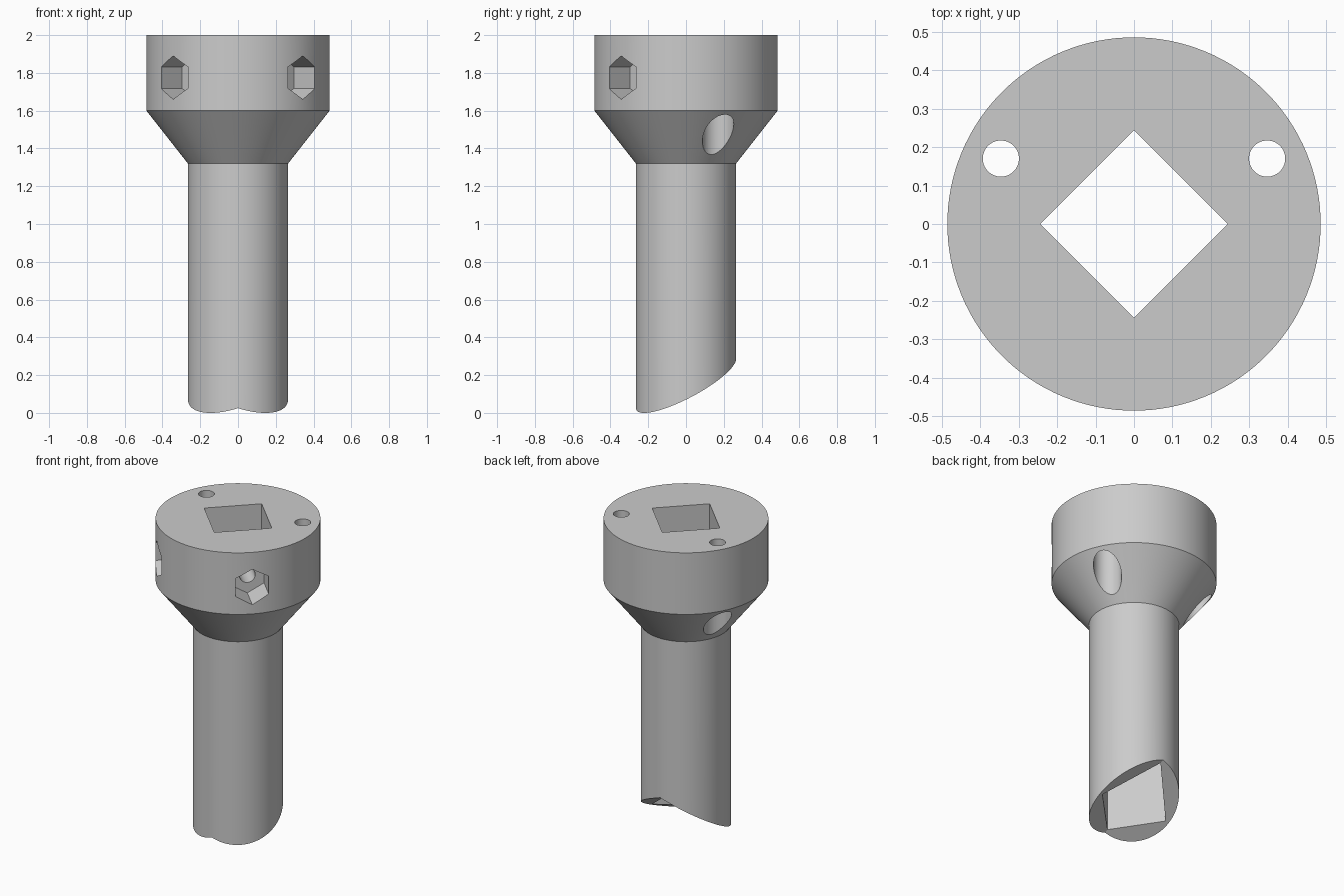
import bpy, bmesh, math
from mathutils import Vector

cube = bpy.data.objects.get("Cube")
if cube:
    bpy.data.objects.remove(cube, do_unlink=True)

SEGMENTS = 128
X, Z = Vector((1, 0, 0)), Vector((0, 0, 1))

grey = bpy.data.materials.new("plain grey")
grey.use_nodes = True
grey.diffuse_color = (0.6, 0.6, 0.6, 1)
grey.node_tree.nodes["Principled BSDF"].inputs["Base Color"].default_value = (0.6, 0.6, 0.6, 1)


def to_object(name, bm):
    bmesh.ops.recalc_face_normals(bm, faces=bm.faces[:])
    mesh = bpy.data.meshes.new(name)
    bm.to_mesh(mesh)
    bm.free()
    mesh.materials.append(grey)
    obj = bpy.data.objects.new(name, mesh)
    bpy.context.collection.objects.link(obj)
    return obj


def lathe(name, profile):
    """Revolve a radius/height profile and close both ends with flat caps."""
    bm = bmesh.new()
    rings = [[bm.verts.new((r * math.cos(a), r * math.sin(a), z))
              for a in (math.tau * i / SEGMENTS for i in range(SEGMENTS))]
             for r, z in profile]
    for low, high in zip(rings, rings[1:]):
        for i in range(SEGMENTS):
            j = (i + 1) % SEGMENTS
            bm.faces.new((low[i], low[j], high[j], high[i]))
    bm.faces.new(rings[0])
    bm.faces.new(rings[-1])
    return to_object(name, bm)


def hull(name, points):
    """Convex solid around the points, with flat sides merged."""
    bm = bmesh.new()
    for p in points:
        bm.verts.new(p)
    bmesh.ops.convex_hull(bm, input=bm.verts[:])
    bmesh.ops.dissolve_limit(bm, angle_limit=0.005, verts=bm.verts[:], edges=bm.edges[:])
    return to_object(name, bm)


def prism(name, sides, radius, start, end, up):
    """Regular prism between two points, first corner pointing along up."""
    start, end = Vector(start), Vector(end)
    side = (end - start).normalized().cross(up)
    rim = [radius * (math.cos(a) * up + math.sin(a) * side)
           for a in (math.tau * i / sides for i in range(sides))]
    return hull(name, [c + p for c in (start, end) for p in rim])


# Round head, tapered neck and long shaft
body = lathe("socket_post", [(0.265, -0.1), (0.265, 1.32), (0.485, 1.6), (0.485, 2)])

# Square bore through the full length
cutters = [prism("square_bore", 4, 0.243, (0, 0, -0.5), (0, 0, 2.5), X)]

# Slanted foot with a shallow ridge along the middle
roof = [(x, y, 0.155 + 0.49 * y - 0.32 * abs(x)) for x in (-1, 0, 1) for y in (-1, 1)]
cutters.append(hull("foot_cut", roof + [(x, y, -2) for x, y, z in roof]))

for label, s in (("right", -1), ("left", 1)):
    # Vertical screw hole, widened where it leaves the neck
    x, y = s * 0.346, 0.17
    cutters.append(prism(label + "_screw_hole", 48, 0.047, (x, y, 1.2), (x, y, 2.2), X))
    cutters.append(prism(label + "_counterbore", 64, 0.083, (x, y, 1.2), (x, y, 1.8), X))

    # Hexagonal nut pocket with a set screw hole into the bore
    out = Vector((s, -1, 0)).normalized()
    mid = Vector((0, 0, 1.775))
    cutters.append(prism(label + "_nut_pocket", 6, 0.115, mid + out * 0.318, mid + out * 0.7, Z))
    cutters.append(prism(label + "_set_screw_hole", 48, 0.047, mid + out * 0.1, mid + out * 0.4, Z))

# Cut everything out, then drop the cutters
for cutter in cutters:
    cutter.hide_render = True
    mod = body.modifiers.new(cutter.name, "BOOLEAN")
    mod.operation = "DIFFERENCE"
    mod.solver = "EXACT"
    mod.object = cutter

bpy.ops.object.select_all(action="DESELECT")
body.select_set(True)
bpy.context.view_layer.objects.active = body
for cutter in cutters:
    bpy.ops.object.modifier_apply(modifier=cutter.name)
    bpy.data.objects.remove(cutter, do_unlink=True)

bpy.ops.object.shade_smooth_by_angle(angle=math.radians(25))
